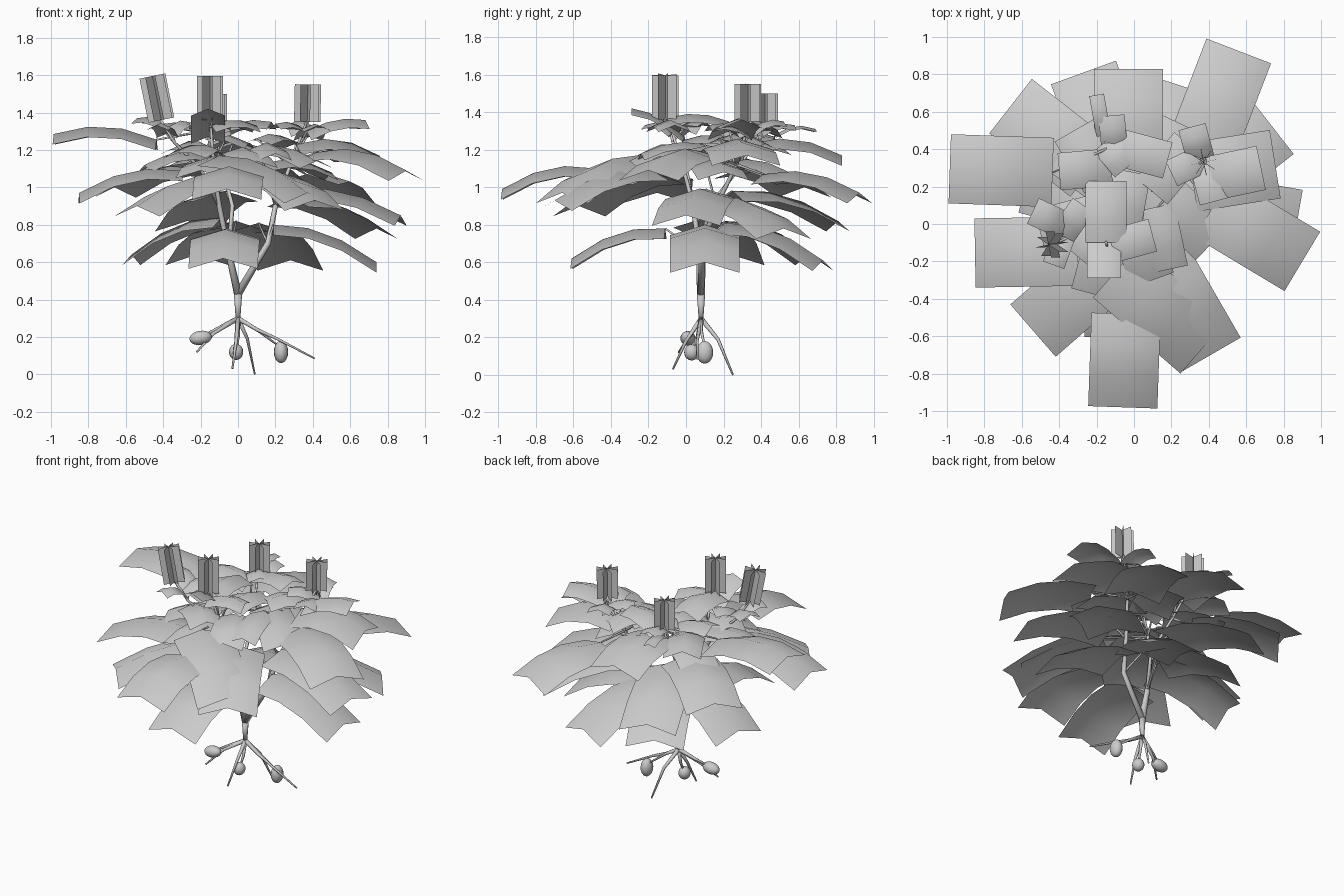
import bpy, math
from mathutils import Vector, Matrix


def mesh(name, verts, faces, smooth=True):
    me = bpy.data.meshes.new(name)
    me.from_pydata([tuple(v) for v in verts], [], faces)
    for p in me.polygons:
        p.use_smooth = smooth
    ob = bpy.data.objects.new(name, me)
    bpy.context.collection.objects.link(ob)
    return ob


def tube(name, pts, r0, r1, n=8):
    # tapered tube along a path
    pts = [Vector(p) for p in pts]
    verts, faces = [], []
    for i, p in enumerate(pts):
        d = (pts[min(i + 1, len(pts) - 1)] - pts[max(i - 1, 0)]).normalized()
        q = d.to_track_quat('Z', 'Y')
        r = r0 + (r1 - r0) * i / (len(pts) - 1)
        for k in range(n):
            a = 2 * math.pi * k / n
            verts.append(p + q @ Vector((r * math.cos(a), r * math.sin(a), 0)))
    for i in range(len(pts) - 1):
        for k in range(n):
            a, b = i * n + k, i * n + (k + 1) % n
            faces.append((a, b, b + n, a + n))
    faces += [tuple(range(n))[::-1], tuple(range(len(verts) - n, len(verts)))]
    return mesh(name, verts, faces)


nodes = []


def leaf(name, tip, ang, length, width, drop, arch=0.055, fold=.15):
    # arched card with a raised midrib, ending at tip
    a = math.radians(ang)
    d = Vector((math.cos(a), math.sin(a), 0))
    s = Vector((-d.y, d.x, 0))
    tip = Vector(tip)
    base = tip - d * length + Vector((0, 0, drop))
    verts, faces = [], []
    for i in range(4):
        t = i / 3
        c = base.lerp(tip, t) + Vector((0, 0, arch * 4 * t * (1 - t)))
        for j in (-1, 0, 1):
            verts.append(c + s * (j * width / 2) - Vector((0, 0, abs(j) * width * fold)))
    for i in range(3):
        for j in range(2):
            v = i * 3 + j
            faces.append((v, v + 3, v + 4, v + 1))
    mesh(name, verts, faces)
    # leaf stalk to the closest point on the stems
    near = min(nodes, key=lambda n: (n - base - Vector((0, 0, -0.08))).length)
    tube(name + "_stalk", [near, base], 0.008, 0.005, 5)


# main stem and branches
fork = (0, .08, .43)
stems = [
    [(0, .08, .29), fork],
    [fork, (.16, .09, .7), (.2, .16, .9), (.28, .27, 1.12), (.37, .34, 1.36)],
    [fork, (-.05, .07, .65), (-.1, .04, .9), (-.13, -.02, 1.12), (-.15, -.1, 1.38)],
    [(-.1, .04, .9), (-.2, .0, 1.1), (-.34, -.07, 1.24), (-.42, -.1, 1.37)],
    [(-.05, .07, .65), (-.03, .13, .9), (-.08, .28, 1.1), (-.13, .41, 1.31)],
]
radii = [(.012, .022), (.021, .006), (.022, .006), (.012, .006), (.014, .006)]
for i, (p, r) in enumerate(zip(stems, radii)):
    tube("stem_%d" % i, p, *r)
    nodes += [Vector(v) for v in p[1:]]

# roots
top = (0, .08, .3)
for i, p in enumerate([
    [(.1, .07, .24), (.22, .06, .185), (.41, .06, .085)],
    [(.05, .17, .19), (.09, .25, .0)],
    [(-.01, .0, .18), (-.03, -.07, .03)],
    [(-.13, .03, .22), (-.22, -.04, .12)],
    [(.1, .08, .24), (.22, .1, .15)],
    [(-.1, .05, .25), (-.2, .01, .2)],
    [(0, .06, .2), (-.01, .03, .12)],
]):
    tube("root_%d" % i, [top] + p, .014, .005, 6)

# tubers
for c, s, tilt in [((-.2, .01, .195), (.06, .04, .038), -.15),
                   ((-.01, .03, .12), (.038, .04, .043), 0),
                   ((.23, .1, .12), (.038, .045, .06), 0)]:
    bpy.ops.mesh.primitive_uv_sphere_add(segments=16, ring_count=10, location=c, rotation=(0, tilt, 0))
    ob = bpy.context.object
    ob.name = "tuber"
    ob.scale = s
    bpy.ops.object.shade_smooth()

# large leaves: tip, heading, length, width, drop
W = .37
big = [
    # lowest tier
    ((.74, .1, .6), 0, .55, W, .2), ((.28, .73, .61), 72, .55, W, .2),
    ((-.08, -.61, .62), 268, .5, W, .16), ((-.57, .24, .64), 165, .5, W, .2),
    ((-.22, .66, .64), 115, .5, W, .18),
    # second tier
    ((.87, .0, .85), 350, .62, W, .14), ((.74, .52, .78), 38, .6, W, .17),
    ((-.54, -.57, .9), 221, .65, W, .17), ((-.27, .81, .82), 110, .6, W, .16),
    # third tier
    ((-.85, -.155, .97), 181, .55, W, .12), ((.41, -.7, .93), 300, .6, W, .16),
    ((.37, -.66, .97), 319, .62, W, .2),
    ((.56, .925, .97), 69, .55, W, .1), ((-.66, .63, 1.0), 142, .55, W, .1),
    ((.9, -.2, 1.09), 329, .56, W, .1),
    # top tier
    ((-.06, -.98, .99), 268, .5, W, .11), ((-.03, .83, 1.17), 90, .5, W, .06),
    ((.755, .32, 1.17), 9, .45, W, .06), ((-.985, .295, 1.285), 178, .55, W, -.03),
]
for i, l in enumerate(big):
    leaf("large_leaf_%d" % i, *l)

# medium inner leaves
medium = [
    ((.5, .2, 1.08), 15, .38, .28, .05), ((.22, .55, 1.08), 65, .38, .28, .05),
    ((-.4, .4, 1.1), 145, .38, .26, .05), ((-.5, -.05, 1.12), 195, .36, .26, .05),
    ((-.2, -.38, 1.09), 255, .36, .28, .06), ((.42, -.1, 1.14), 316, .46, .26, .07),
    ((.1, -.3, 1.14), 290, .34, .24, .06), ((.3, .42, 1.23), 50, .32, .22, .03),
]
for i, l in enumerate(medium):
    leaf("medium_leaf_%d" % i, *l, arch=.04)

# small upper leaves
small = [
    ((.2, -.24, 1.18), 282, .34, .18, .05),
    ((-.32, .5, 1.22), 120, .32, .24, .0), ((-.02, .28, 1.25), 80, .3, .22, .0),
    ((-.1, -.2, 1.2), 320, .3, .22, .0),
    ((.68, .3, 1.36), 12, .32, .24, -.06), ((.31, .52, 1.35), 105, .18, .15, -.05),
    ((.2, .27, 1.34), 205, .2, .15, -.05), ((.43, .12, 1.33), 285, .22, .16, -.05),
    ((-.54, .07, 1.37), 155, .2, .15, -.06), ((-.27, .1, 1.35), 55, .2, .14, -.06),
    ((-.43, -.22, 1.33), 250, .16, .12, -.04), ((-.16, -.29, 1.42), 270, .28, .18, -.15),
    ((-.15, .23, 1.35), 90, .33, .22, .02), ((.1, -.06, 1.33), 15, .25, .18, .0),
    ((-.12, .58, 1.33), 95, .2, .14, -.05), ((-.2, .69, 1.31), 100, .22, .08, -.03),
    ((.18, .34, 1.35), 345, .3, .2, -.05), ((-.4, .28, 1.34), 185, .28, .2, -.05),
    ((-.04, .3, 1.33), 310, .18, .16, -.03),
]
for i, l in enumerate(small):
    leaf("small_leaf_%d" % i, *l, arch=.03, fold=.2)

# flowers: crossed upright cards
for i, (base, h, tilt) in enumerate([((-.41, -.11, 1.36), .24, -.2), ((-.15, -.11, 1.36), .235, 0),
                                     ((.37, .33, 1.35), .2, .02), ((-.13, .42, 1.3), .2, .0)]):
    m = Matrix.Translation(base) @ Matrix.Rotation(tilt, 4, 'Y')
    verts, faces = [], []
    for k in range(4):
        a = math.radians(12 + 45 * k)
        d = Vector((math.cos(a), math.sin(a), 0)) * .072
        z = Vector((0, 0, h))
        n = len(verts)
        verts += [m @ v for v in (-d, d, d + z, z - d)]
        faces.append((n, n + 1, n + 2, n + 3))
    mesh("flower_%d" % i, verts, faces, False)
